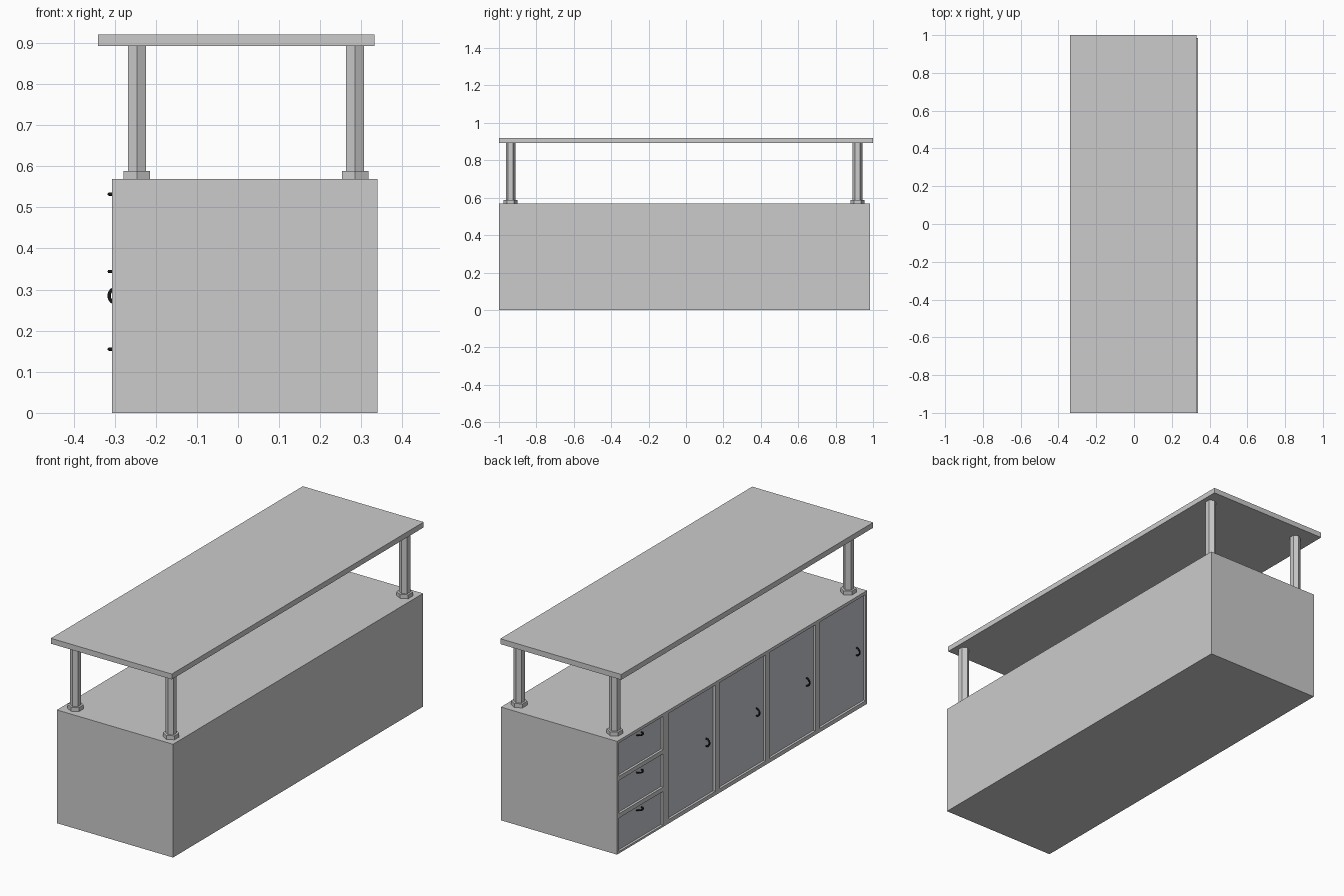
import bpy
from math import pi, sin, cos

if "Cube" in bpy.data.objects:
    bpy.data.objects.remove(bpy.data.objects["Cube"])


def material(name, rgb):
    m = bpy.data.materials.new(name)
    m.diffuse_color = (*rgb, 1)
    m.use_nodes = True
    m.node_tree.nodes["Principled BSDF"].inputs["Base Color"].default_value = m.diffuse_color
    return m


panel_mat = material("slate_panel", (0.55, 0.58, 0.63))
handle_mat = material("black_metal", (0.01, 0.01, 0.01))


def box(name, x, y, z, mat=None):
    """Box from (min, max) ranges."""
    bpy.ops.mesh.primitive_cube_add(size=1, location=[sum(r) / 2 for r in (x, y, z)])
    o = bpy.context.object
    o.name = name
    o.scale = [r[1] - r[0] for r in (x, y, z)]
    bpy.ops.object.transform_apply(location=False, rotation=False, scale=True)
    if mat:
        o.data.materials.append(mat)
    return o


def hex_prism(name, x, y, z0, z1, r):
    bpy.ops.mesh.primitive_cylinder_add(vertices=6, radius=r, depth=z1 - z0,
                                        location=(x, y, (z0 + z1) / 2))
    bpy.context.object.name = name


PANEL_X = -0.2945      # face of the recessed panels
BACK_X = -0.285        # bottom of the recesses


def handle(name, y, z, upright):
    """Half-ring pull bulging towards -x."""
    cu = bpy.data.curves.new(name, 'CURVE')
    cu.dimensions = '3D'
    cu.bevel_depth = 0.004
    cu.bevel_resolution = 2
    cu.use_fill_caps = True
    n, r = 12, 0.019
    s = cu.splines.new('POLY')
    s.points.add(n)
    for i, p in enumerate(s.points):
        a = pi * i / n
        side = r * cos(a)
        p.co = (-r * sin(a), 0 if upright else side, side if upright else 0, 1)
    s.use_smooth = True
    cu.materials.append(handle_mat)
    o = bpy.data.objects.new(name, cu)
    o.location = (PANEL_X, y, z)
    bpy.context.collection.objects.link(o)


# Cabinet body and table top
cabinet = box("cabinet", (-0.3065, 0.339), (-1, 0.985), (0, 0.569))
box("table_top", (-0.34, 0.332), (-1, 1), (0.893, 0.92))

# Fronts: (name, y range, z range), three drawers then four doors
fronts = []
for i, z in enumerate([(0.01, 0.178), (0.2, 0.367), (0.388, 0.555)]):
    fronts.append((f"drawer_{i + 1}", (0.619, 0.969), z))
    handle(f"drawer_handle_{i + 1}", 0.794, z[1] - 0.023, False)
for i in range(4):
    y1 = 0.571 - 0.3977 * i
    fronts.append((f"door_{i + 1}", (y1 - 0.366, y1), (0.02, 0.553)))
    handle(f"door_handle_{i + 1}", y1 - 0.31, 0.285, True)

# Recesses cut in the cabinet, each filled with a set-back panel
cutters = []
for name, y, z in fronts:
    cutters.append(box(name + "_cutter", (-0.35, BACK_X), y, z))
    box(name, (PANEL_X, BACK_X), y, z, panel_mat)
bpy.ops.object.select_all(action='DESELECT')
for c in cutters:
    c.select_set(True)
bpy.context.view_layer.objects.active = cutters[0]
bpy.ops.object.join()
cutter = bpy.context.object
cutter.name = "recess_cutter"
mod = cabinet.modifiers.new("recesses", 'BOOLEAN')
mod.object = cutter
mod.operation = 'DIFFERENCE'
mod.solver = 'EXACT'
bpy.context.view_layer.objects.active = cabinet
bpy.ops.object.modifier_apply(modifier=mod.name)
bpy.data.objects.remove(cutter)

# Hexagonal posts with foot collars
for x, sx in ((-0.246, "left"), (0.285, "right")):
    for y, sy in ((-0.938, "front"), (0.917, "back")):
        hex_prism(f"{sy}_{sx}_collar", x, y, 0.569, 0.589, 0.037)
        hex_prism(f"{sy}_{sx}_post", x, y, 0.589, 0.893, 0.0255)
